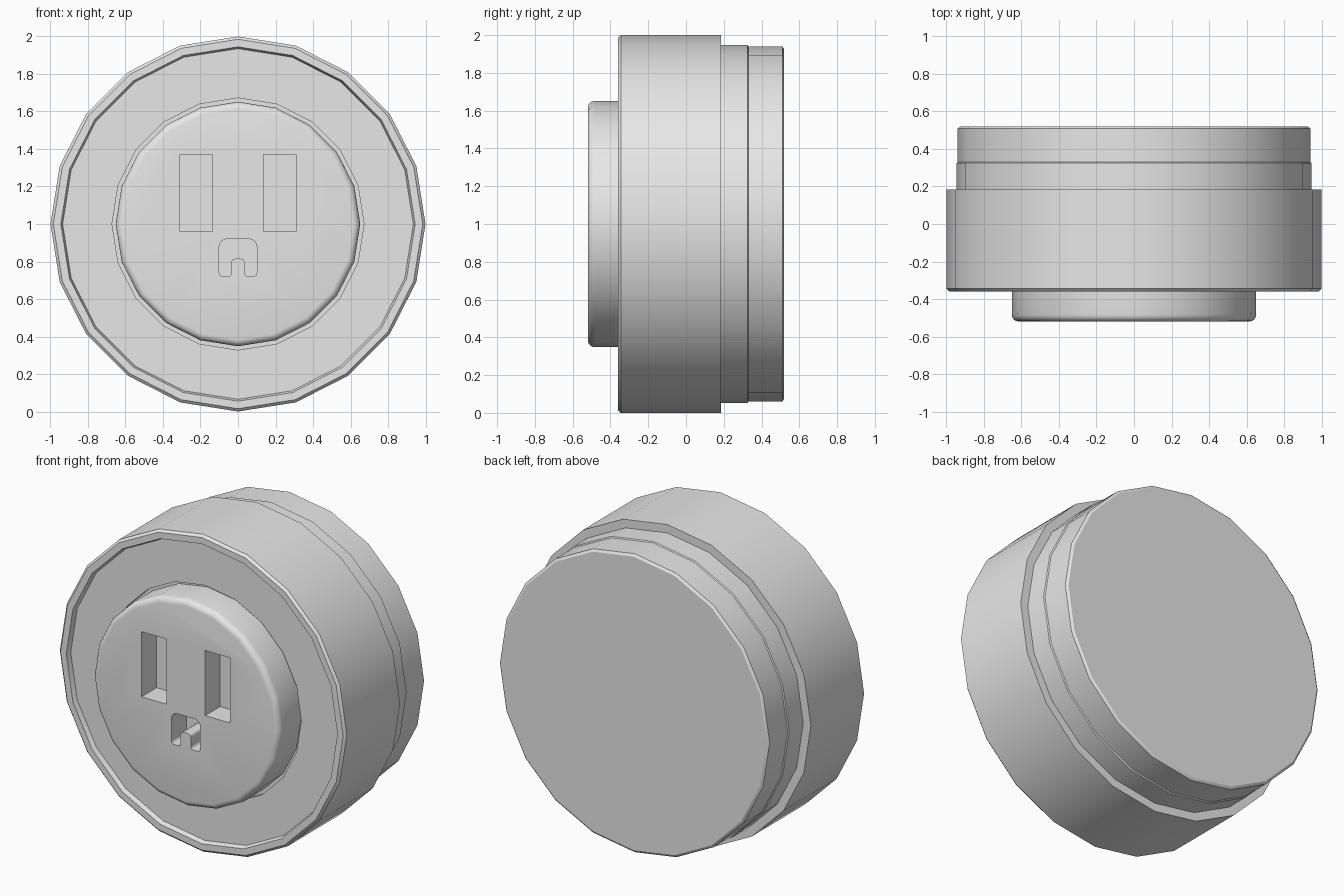
import bpy, bmesh, math

cube = bpy.data.objects.get("Cube")
if cube:
    bpy.data.objects.remove(cube, do_unlink=True)

SIDES = 20
CENTRE = 1.0

grey = bpy.data.materials.new("light_grey")
grey.use_nodes = True
grey.diffuse_color = (0.8, 0.8, 0.8, 1)
grey.node_tree.nodes["Principled BSDF"].inputs["Base Color"].default_value = (0.8, 0.8, 0.8, 1)


def finish(name, bm):
    bmesh.ops.recalc_face_normals(bm, faces=bm.faces)
    mesh = bpy.data.meshes.new(name)
    bm.to_mesh(mesh)
    bm.free()
    mesh.materials.append(grey)
    obj = bpy.data.objects.new(name, mesh)
    bpy.context.collection.objects.link(obj)
    return obj


def lathe(name, profile):
    """Closed solid turned around the y axis from (radius, y) points."""
    bm = bmesh.new()
    rings = []
    for r, y in profile:
        angles = [math.tau * i / SIDES for i in range(SIDES)]
        rings.append([bm.verts.new((r * math.cos(a), y, CENTRE + r * math.sin(a))) for a in angles])
    for a, b in zip(rings, rings[1:]):
        for i in range(SIDES):
            j = (i + 1) % SIDES
            bm.faces.new((a[i], a[j], b[j], b[i]))
    bm.faces.new(rings[0])
    bm.faces.new(rings[-1])
    return finish(name, bm)


def prism(name, outline, y0, y1):
    """Solid with an (x, z) outline, extruded along y."""
    bm = bmesh.new()
    face = bm.faces.new([bm.verts.new((x, y0, z)) for x, z in outline])
    moved = bmesh.ops.extrude_face_region(bm, geom=[face])["geom"]
    bmesh.ops.translate(bm, vec=(0, y1 - y0, 0),
                        verts=[v for v in moved if isinstance(v, bmesh.types.BMVert)])
    return finish(name, bm)


def arc(cx, cz, r, start, end, steps=4):
    angles = [math.radians(start + (end - start) * i / steps) for i in range(steps + 1)]
    return [(cx + r * math.cos(a), cz + r * math.sin(a)) for a in angles]


def activate(obj):
    bpy.ops.object.select_all(action='DESELECT')
    obj.select_set(True)
    bpy.context.view_layer.objects.active = obj


def shade(obj):
    activate(obj)
    bpy.ops.object.shade_smooth_by_angle(angle=math.radians(32))


# Main housing: recessed front plate with a clearance groove, rim, rear shoulder and back
housing = lathe("housing", [
    (0.64, -0.30), (0.672, -0.30), (0.672, -0.33), (0.935, -0.33), (0.945, -0.36),
    (0.985, -0.36), (1.0, -0.345), (1.0, 0.185),
    (0.947, 0.185), (0.947, 0.325), (0.94, 0.33), (0.94, 0.51), (0.925, 0.52)])
shade(housing)

# Raised socket face with a rounded front edge
front_edge = [(r, -y) for r, y in arc(0.615, 0.483, 0.037, 0, 90)]
socket = lathe("socket_face", [(0.65, -0.29)] + front_edge)

# Blade slots and the arched earth hole
cutters = []
for side in (-1, 1):
    xs = (side * 0.135, side * 0.308)
    cutters.append(prism("slot_cutter", [(xs[0], 0.96), (xs[1], 0.96),
                                         (xs[1], 1.37), (xs[0], 1.37)], -0.6, -0.37))
half = (arc(0.055, 0.74, 0.02, 180, 270) + arc(0.08, 0.74, 0.02, 270, 360)
        + arc(0.06, 0.88, 0.04, 0, 90))
half = arc(0.015, 0.795, 0.02, 90, 0) + half
cutters.append(prism("earth_cutter", half + [(-x, z) for x, z in reversed(half)], -0.6, -0.37))

for cutter in cutters:
    cutter.hide_render = True
    activate(socket)
    mod = socket.modifiers.new("cut", 'BOOLEAN')
    mod.operation = 'DIFFERENCE'
    mod.solver = 'EXACT'
    mod.object = cutter
    bpy.ops.object.modifier_apply(modifier=mod.name)
    bpy.data.objects.remove(cutter, do_unlink=True)
shade(socket)
